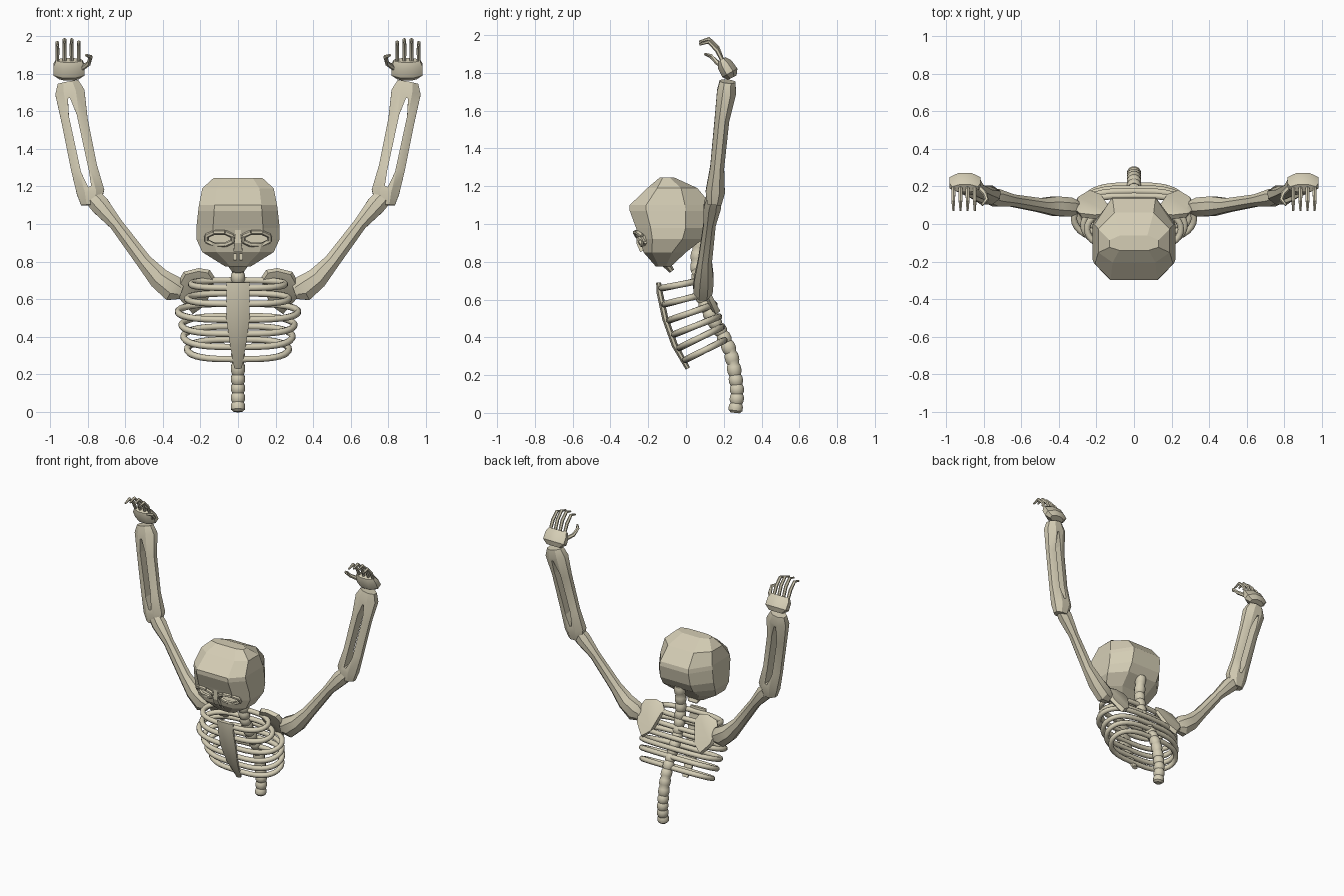
import bpy, bmesh, math
from mathutils import Vector

cube = bpy.data.objects.get("Cube")
if cube:
    bpy.data.objects.remove(cube)

bone = bpy.data.materials.new("bone")
bone.use_nodes = True
BONE = (0.66, 0.61, 0.46, 1)
bone.diffuse_color = BONE
bone.node_tree.nodes["Principled BSDF"].inputs["Base Color"].default_value = BONE


def finish(name, bm, mirror=False, angle=30):
    bmesh.ops.recalc_face_normals(bm, faces=bm.faces)
    mesh = bpy.data.meshes.new(name)
    bm.to_mesh(mesh)
    bm.free()
    mesh.materials.append(bone)
    ob = bpy.data.objects.new(name, mesh)
    bpy.context.collection.objects.link(ob)
    bpy.ops.object.select_all(action='DESELECT')
    ob.select_set(True)
    bpy.context.view_layer.objects.active = ob
    if angle:
        bpy.ops.object.shade_smooth_by_angle(angle=math.radians(angle))
    if mirror:
        ob.modifiers.new("mirror", 'MIRROR')
    return ob


def loft(bm, rings):
    loops = [[bm.verts.new(p) for p in ring] for ring in rings]
    n = len(loops[0])
    for a, b in zip(loops, loops[1:]):
        for i in range(n):
            j = (i + 1) % n
            bm.faces.new((a[i], a[j], b[j], b[i]))
    bm.faces.new(loops[0])
    bm.faces.new(loops[-1])


def tube(bm, pts, radii, ref, sides=8):
    """Sweep an ellipse along pts; the first radius lies along ref."""
    pts = [Vector(p) for p in pts]
    rings = []
    for i, p in enumerate(pts):
        t = (pts[min(i + 1, len(pts) - 1)] - pts[max(i - 1, 0)]).normalized()
        u = Vector(ref)
        u = (u - t * u.dot(t)).normalized()
        v = t.cross(u)
        ru, rv = radii[i] if isinstance(radii, list) else (radii, radii)
        angles = [2 * math.pi * (k + 0.5) / sides for k in range(sides)]
        rings.append([p + u * ru * math.cos(a) + v * rv * math.sin(a) for a in angles])
    loft(bm, rings)


def spline(pts, steps):
    """Resample a path smoothly."""
    pts = [Vector(p) for p in pts]
    pts = [2 * pts[0] - pts[1]] + pts + [2 * pts[-1] - pts[-2]]
    out = []
    for a, b, c, d in zip(pts, pts[1:], pts[2:], pts[3:]):
        for k in range(steps):
            t = k / steps
            out.append(b + (c - a) * t / 2 + (a - 2.5 * b + 2 * c - d / 2) * t * t
                       + (1.5 * (b - c) + (d - a) / 2) * t ** 3)
    return out + [pts[-2]]


def cut(ob, cutter):
    mod = ob.modifiers.new("cut", 'BOOLEAN')
    mod.operation, mod.solver, mod.object = 'DIFFERENCE', 'EXACT', cutter
    bpy.context.view_layer.objects.active = ob
    bpy.ops.object.modifier_apply(modifier=mod.name)
    bpy.data.objects.remove(cutter)


X, Y, Z = (1, 0, 0), (0, 1, 0), (0, 0, 1)

# Spine: a chain of slightly swollen vertebrae
path = spline([(0, .26, 0), (0, .27, .1), (0, .26, .2), (0, .235, .32), (0, .19, .42),
               (0, .14, .5), (0, .095, .59), (0, .07, .69), (0, .06, .8), (0, .075, .93)], 8)
radii = [(.032 + .007 * abs(math.sin(math.pi * i / 4)) ** .5,) * 2 for i in range(len(path))]
radii[0] = (.024, .024)
bm = bmesh.new()
tube(bm, path, radii, X, 12)
finish("spine", bm, angle=40)

# Breastbone
bm = bmesh.new()
tube(bm, [(0, -.145, .69), (0, -.14, .64), (0, -.11, .5), (0, -.06, .36), (0, .01, .235)],
     [(.068, .014), (.066, .018), (.068, .018), (.046, .018), (.022, .014)], X)
finish("breastbone", bm)

# Ribs: half loops from breastbone to spine (half width, front y/z, back y/z)
bm = bmesh.new()
for w, fy, fz, by, bz in [(.25, -.13, .66, .075, .70), (.27, -.115, .575, .10, .63),
                          (.32, -.09, .49, .15, .575), (.30, -.065, .415, .175, .51),
                          (.29, -.035, .345, .19, .455), (.27, -.005, .28, .205, .385)]:
    arc = []
    for k in range(17):
        a = math.pi * k / 16
        f = (1 - math.cos(a)) / 2
        arc.append((w * math.sin(a) ** .6 if 0 < k < 16 else 0, fy + (by - fy) * f, fz + (bz - fz) * f))
    tube(bm, arc, .018, Z, 8)
finish("ribs", bm, True, 50)

# Shoulder blades: bevelled plates leaning with the spine
bm = bmesh.new()
outline = [(.12, .71), (.15, .755), (.21, .765), (.29, .745), (.325, .68), (.31, .6), (.24, .52), (.17, .57)]
rings = []
for d, s in [(-.022, .85), (0, 1), (.022, .85)]:
    rings.append([(.22 + (x - .22) * s, .06 + (.74 - z) * .45 + d, .65 + (z - .65) * s) for x, z in outline])
loft(bm, rings)
finish("shoulder_blades", bm, True, 40)

# Upper arms
bm = bmesh.new()
tube(bm, [(.30, .09, .64), (.345, .09, .655), (.42, .095, .71), (.5, .1, .80),
          (.65, .125, 1.0), (.735, .14, 1.1), (.79, .15, 1.16)],
     [(.035, .045), (.055, .075), (.056, .062), (.04, .045), (.035, .038), (.05, .055), (.035, .05)], Y)
finish("upper_arms", bm, True)

# Forearms: one flat bone split by a long slot
bm = bmesh.new()
tube(bm, [(.785, .15, 1.10), (.785, .155, 1.17), (.82, .165, 1.3), (.87, .19, 1.55),
          (.895, .215, 1.70), (.905, .22, 1.755)],
     [(.04, .055), (.055, .08), (.04, .076), (.042, .076), (.055, .085), (.045, .06)], Y)
forearm = finish("forearms", bm)
bm = bmesh.new()
tube(bm, [(.79, .17, 1.20), (.815, .17, 1.28), (.88, .18, 1.58), (.9, .18, 1.67)],
     [(.3, .012), (.3, .03), (.3, .03), (.3, .008)], Y, 4)
cut(forearm, finish("slot_cutter", bm, angle=0))
forearm.modifiers.new("mirror", 'MIRROR')

# Hands: palm, four curled fingers and a thumb
bm = bmesh.new()
tube(bm, [(.9, .245, 1.775), (.9, .232, 1.80), (.9, .205, 1.845), (.9, .19, 1.872)],
     [(.055, .028), (.09, .05), (.09, .045), (.075, .025)], X)
finish("palms", bm, True)
bm = bmesh.new()
for k, lift in enumerate([-.012, 0, 0, -.015]):
    x = .848 + .038 * k
    tube(bm, [(x, .195, 1.86), (x, .165, 1.935 + lift), (x, .12, 1.98 + lift), (x, .07, 1.965 + lift)],
         [(.011, .011), (.012, .012), (.011, .011), (.006, .006)], X, 6)
tube(bm, [(.83, .2, 1.83), (.795, .165, 1.855), (.785, .13, 1.89), (.81, .1, 1.9)],
     [(.014, .014), (.013, .013), (.012, .012), (.007, .007)], Z, 6)
finish("fingers", bm, True, 40)

# Skull: faceted rings (height, half width, front, back)
bm = bmesh.new()
section = [(-.6, -1), (0, -1), (.6, -1), (1, -.6), (1, .35), (.55, 1), (0, 1), (-.55, 1), (-1, .35), (-1, -.6)]
rings = []
for z, w, f, b in [(.775, .07, -.16, -.08), (.85, .19, -.225, .0), (.92, .222, -.245, .09),
                   (.98, .222, -.265, .125), (1.07, .212, -.298, .14), (1.10, .208, -.298, .135),
                   (1.19, .19, -.205, .06), (1.245, .13, -.14, -.06)]:
    rings.append([(w * x, (f + b) / 2 + (b - f) / 2 * y, z) for x, y in section])
loft(bm, rings)
skull = finish("skull", bm, angle=0)
bm = bmesh.new()
for s in (1, -1):
    tube(bm, [(s * .095, -.4, .925), (s * .095, -.13, .925)], [(.068, .03)] * 2, X, 8)
    tube(bm, [(s * .016, -.4, .825), (s * .016, -.16, .825)], [(.012, .022)] * 2, X, 4)
cut(skull, finish("socket_cutter", bm, angle=0))

# Rims around the eye sockets
bm = bmesh.new()
for k in range(8):
    def rim(j):
        a = 2 * math.pi * (j + .5) / 8
        return (.098 + .076 * math.cos(a), -.25 - .02 * math.sin(a) + .03 * max(0, math.cos(a)), .922 + .036 * math.sin(a))
    tube(bm, [rim(k), rim(k + 1)], .013, Y, 6)
finish("eye_rims", bm, True, 40)

# Nose ridge and the short upper jaw
bm = bmesh.new()
tube(bm, [(0, -.25, .98), (0, -.25, .90), (0, -.235, .855)], [(.02, .015), (.026, .018), (.034, .012)], X, 4)
finish("nose_ridge", bm, angle=0)
bm = bmesh.new()
tube(bm, [(0, -.12, .81), (0, -.1, .785), (0, -.075, .75)], [(.08, .035), (.06, .025), (.035, .015)], X, 8)
finish("upper_jaw", bm, angle=0)
